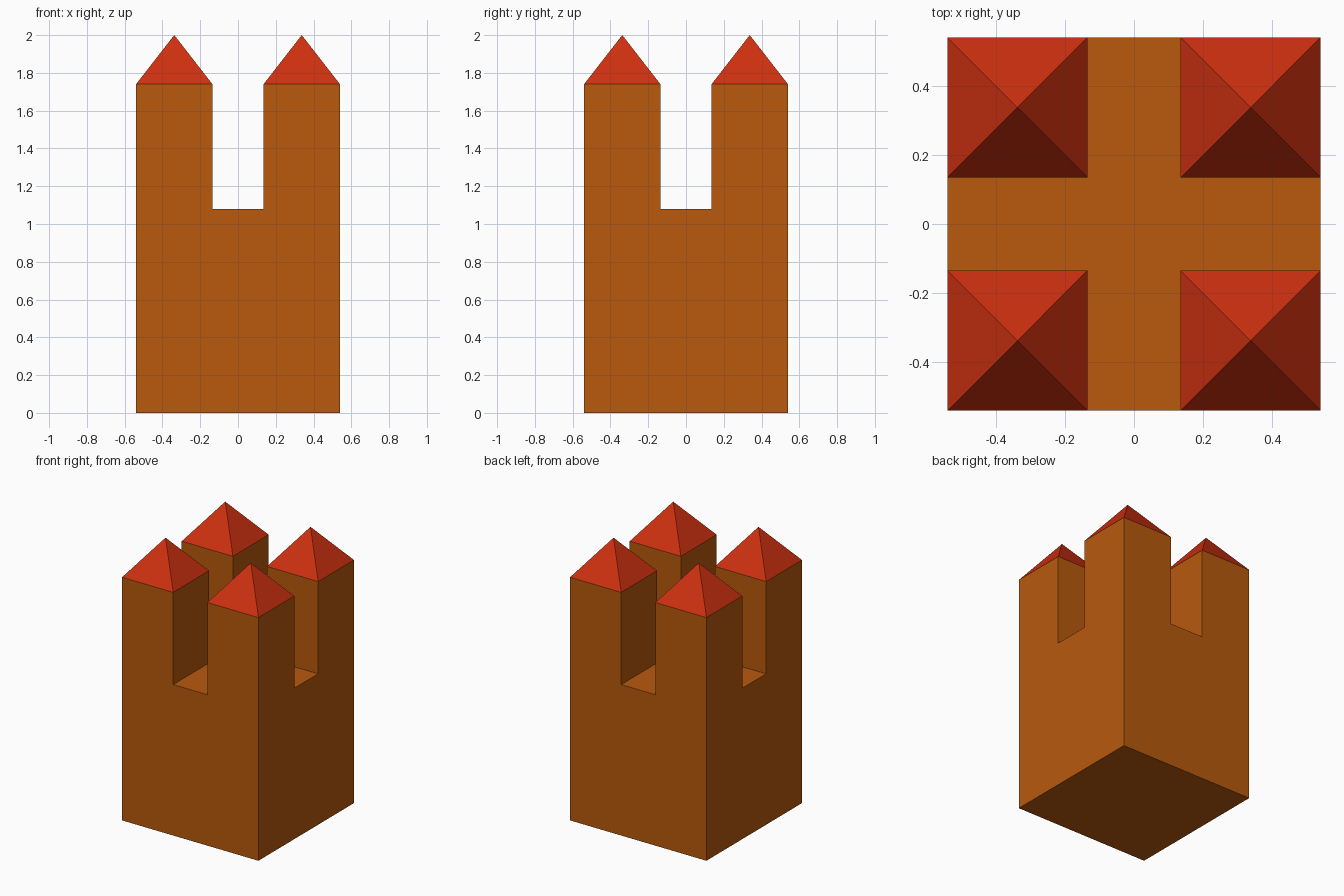
import bpy, bmesh, math
from mathutils import Matrix

if "Cube" in bpy.data.objects:
    bpy.data.objects.remove(bpy.data.objects["Cube"])

HALF = 0.54      # half width of the keep
GAP = 0.135      # half width of the cross-shaped slot
BASE = 1.08      # floor height of the slot
EAVE = 1.74      # top of the turret walls
APEX = 2.0       # roof tip
MID = (HALF + GAP) / 2


def material(name, rgb):
    m = bpy.data.materials.new(name)
    m.diffuse_color = (*rgb, 1)
    m.use_nodes = True
    m.node_tree.nodes["Principled BSDF"].inputs["Base Color"].default_value = m.diffuse_color
    return m


def add_object(name, bm, mat):
    mesh = bpy.data.meshes.new(name)
    bm.to_mesh(mesh)
    bm.free()
    mesh.materials.append(mat)
    ob = bpy.data.objects.new(name, mesh)
    bpy.context.collection.objects.link(ob)
    return ob


wall = material("wall_orange", (0.48, 0.10, 0.004))
tile = material("roof_red", (0.62, 0.03, 0.005))

# Walls: block sliced into a 3 x 3 plan, corner squares raised into turrets
bm = bmesh.new()
bmesh.ops.create_cube(bm, size=1, matrix=Matrix.Translation((0, 0, BASE / 2))
                      @ Matrix.Diagonal((2 * HALF, 2 * HALF, BASE, 1)))
for axis in ((1, 0, 0), (0, 1, 0)):
    for d in (-GAP, GAP):
        bmesh.ops.bisect_plane(bm, geom=bm.verts[:] + bm.edges[:] + bm.faces[:],
                               plane_co=[a * d for a in axis], plane_no=axis)
corners = []
for f in bm.faces:
    c = f.calc_center_median()
    if f.normal.z > 0.9 and abs(c.x) > GAP and abs(c.y) > GAP:
        corners.append(f)
raised = bmesh.ops.extrude_discrete_faces(bm, faces=corners)["faces"]
for f in raised:
    bmesh.ops.translate(bm, verts=f.verts[:], vec=(0, 0, EAVE - BASE))
# Merge coplanar faces so the outer walls are seamless
bmesh.ops.dissolve_limit(bm, angle_limit=math.radians(1),
                         verts=bm.verts[:], edges=bm.edges[:])
bmesh.ops.recalc_face_normals(bm, faces=bm.faces[:])
add_object("castle_walls", bm, wall)

# Pyramid roofs, one on each corner turret
for sx, x_name in ((-1, "left"), (1, "right")):
    for sy, y_name in ((-1, "front"), (1, "back")):
        bm = bmesh.new()
        bmesh.ops.create_cone(bm, cap_ends=True, segments=4,
                              radius1=(HALF - GAP) / math.sqrt(2), radius2=0,
                              depth=APEX - EAVE,
                              matrix=Matrix.Rotation(math.pi / 4, 4, 'Z'))
        bmesh.ops.remove_doubles(bm, verts=bm.verts[:], dist=1e-5)
        roof = add_object(f"roof_{y_name}_{x_name}", bm, tile)
        roof.location = (sx * MID, sy * MID, (APEX + EAVE) / 2)
